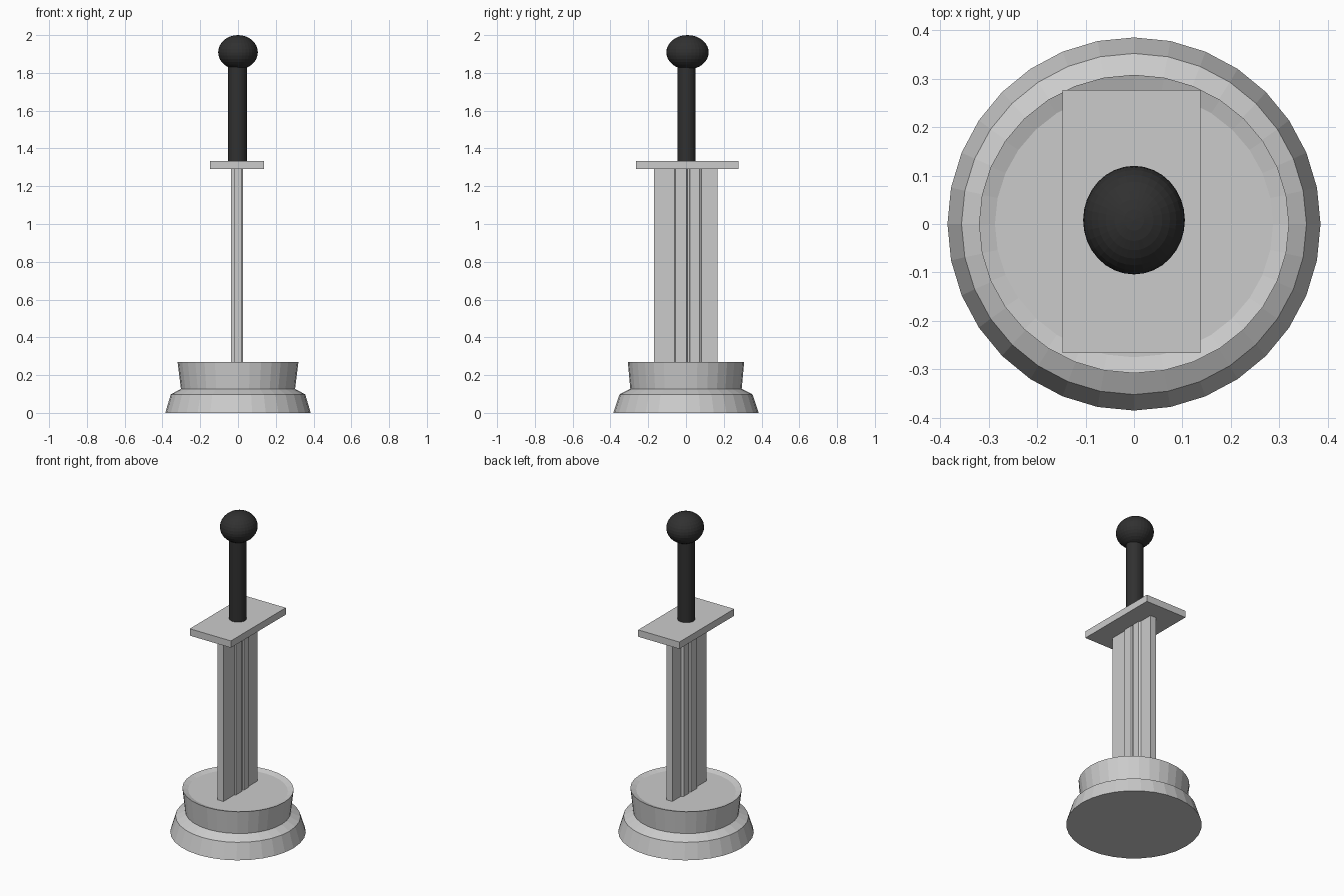
import bpy, bmesh, math

if "Cube" in bpy.data.objects:
    bpy.data.objects.remove(bpy.data.objects["Cube"])


def make_object(name, bm, smooth=False, mat=None):
    bmesh.ops.recalc_face_normals(bm, faces=bm.faces)
    for f in bm.faces:
        f.smooth = smooth
    me = bpy.data.meshes.new(name)
    bm.to_mesh(me)
    bm.free()
    ob = bpy.data.objects.new(name, me)
    bpy.context.collection.objects.link(ob)
    if mat:
        me.materials.append(mat)
    return ob


def rings(name, profile, n=32, centre=(0, 0), **kw):
    """Stack of capped elliptical rings given as (rx, ry, z)."""
    bm = bmesh.new()
    loops = []
    for rx, ry, z in profile:
        loops.append([bm.verts.new((centre[0] + rx * math.cos(2 * math.pi * i / n),
                                    centre[1] + ry * math.sin(2 * math.pi * i / n), z))
                      for i in range(n)])
    for a, b in zip(loops, loops[1:]):
        for i in range(n):
            j = (i + 1) % n
            bm.faces.new((a[i], a[j], b[j], b[i]))
    bm.faces.new(loops[0])
    bm.faces.new(loops[-1])
    return make_object(name, bm, **kw)


def prism(name, outline, z0, z1):
    """Vertical extrusion of an xy outline."""
    bm = bmesh.new()
    face = bm.faces.new([bm.verts.new((x, y, z0)) for x, y in outline])
    ext = bmesh.ops.extrude_face_region(bm, geom=[face])
    for v in ext["geom"]:
        if isinstance(v, bmesh.types.BMVert):
            v.co.z = z1
    return make_object(name, bm)


dark = bpy.data.materials.new("dark_grip")
dark.diffuse_color = (0.03, 0.03, 0.03, 1)
dark.use_nodes = True
dark.node_tree.nodes["Principled BSDF"].inputs["Base Color"].default_value = dark.diffuse_color

# stepped round base with a shallow dished top
rings("base", [(0.385, 0.385, 0), (0.356, 0.352, 0.098), (0.302, 0.295, 0.127),
               (0.32, 0.308, 0.27), (0.287, 0.275, 0.259)])

# ribbed upright: raised ribs on both broad faces, (y, raised) along the width
steps = [(-0.17, 0), (-0.06, 0), (-0.055, 1), (0.003, 1), (0.008, 0),
         (0.018, 0), (0.022, 1), (0.072, 1), (0.082, 0), (0.167, 0)]
right = [(0.026 if up else 0.018, y) for y, up in steps]
left = [(-0.036 if up else -0.022, y) for y, up in reversed(steps)]
prism("ribbed_upright", right + left, 0.25, 1.30)

# flat cross plate
prism("cross_plate", [(-0.148, -0.266), (0.137, -0.266), (0.137, 0.277), (-0.148, 0.277)],
      1.29, 1.333)

# dark handle with a slightly flattened ball on top
handle = rings("handle", [(0.05, 0.048, 1.32), (0.05, 0.048, 1.86)],
               centre=(-0.003, 0.002), mat=dark)

bm = bmesh.new()
bmesh.ops.create_uvsphere(bm, u_segments=32, v_segments=16, radius=1)
bmesh.ops.scale(bm, vec=(0.105, 0.112, 0.091), verts=bm.verts)
bmesh.ops.translate(bm, vec=(0, 0.008, 1.909), verts=bm.verts)
make_object("ball_knob", bm, mat=dark)
